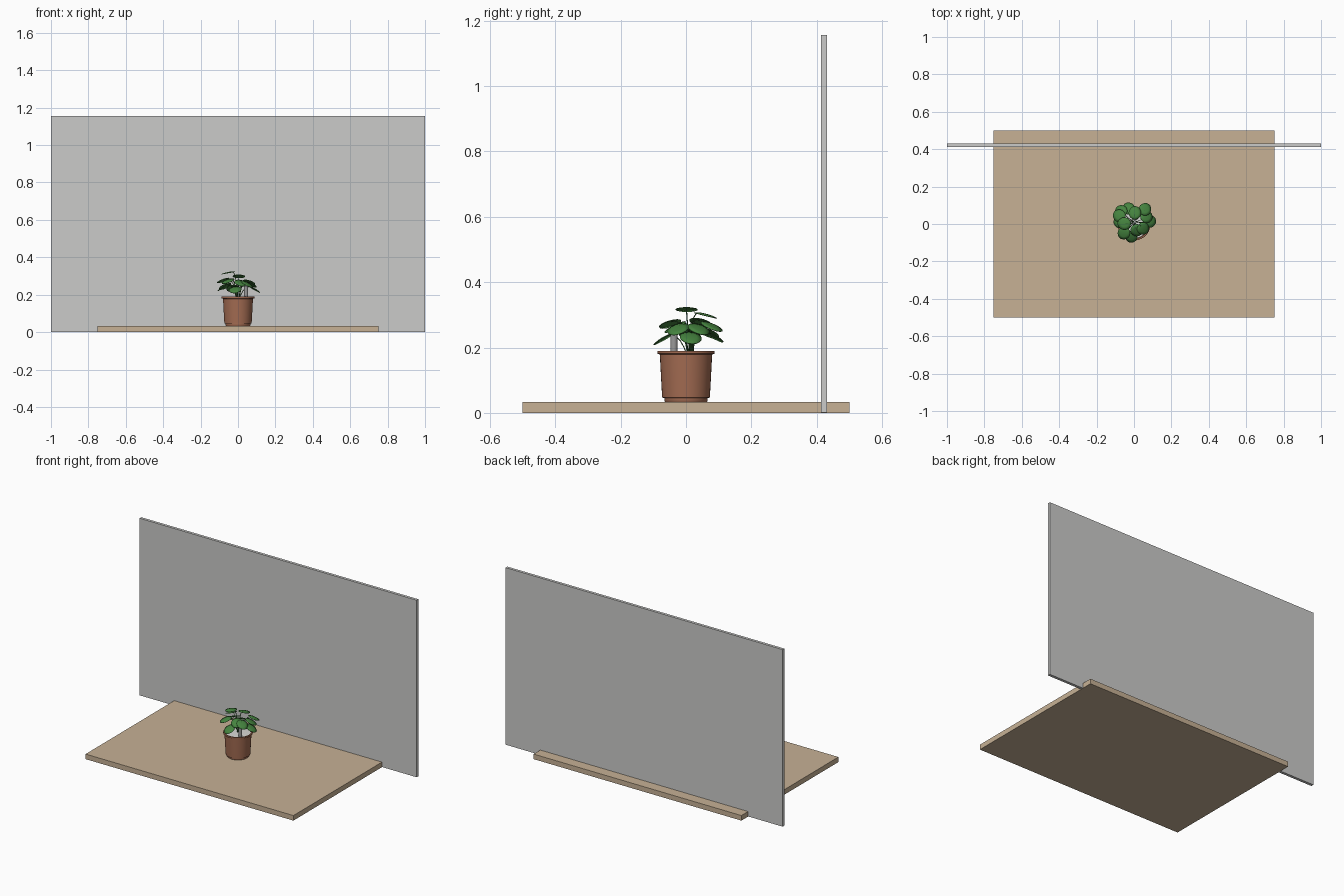
import bpy, bmesh, math
from mathutils import Matrix, Vector

cube = bpy.data.objects.get("Cube")
if cube:
    bpy.data.objects.remove(cube, do_unlink=True)


def material(name, rgb):
    m = bpy.data.materials.new(name)
    m.use_nodes = True
    m.diffuse_color = (*rgb, 1)
    m.node_tree.nodes["Principled BSDF"].inputs["Base Color"].default_value = (*rgb, 1)
    return m


wood = material("light_wood", (0.57, 0.44, 0.30))
wall_grey = material("wall_grey", (0.60, 0.60, 0.59))
terracotta = material("terracotta", (0.37, 0.15, 0.085))
gravel = material("pale_gravel", (0.70, 0.70, 0.68))
metal = material("stake_grey", (0.32, 0.32, 0.32))
leaf_green = material("leaf_green", (0.06, 0.23, 0.05))
stem_green = material("stem_green", (0.035, 0.12, 0.03))


def add_object(name, bm, mat, smooth=False):
    bmesh.ops.recalc_face_normals(bm, faces=bm.faces)
    me = bpy.data.meshes.new(name)
    bm.to_mesh(me)
    bm.free()
    me.materials.append(mat)
    ob = bpy.data.objects.new(name, me)
    bpy.context.collection.objects.link(ob)
    if smooth:
        bpy.ops.object.select_all(action='DESELECT')
        ob.select_set(True)
        bpy.context.view_layer.objects.active = ob
        bpy.ops.object.shade_smooth_by_angle(angle=math.radians(35))
    return ob


def box(name, low, high, mat):
    low, high = Vector(low), Vector(high)
    bm = bmesh.new()
    bmesh.ops.create_cube(bm, size=1, matrix=Matrix.Translation((low + high) / 2)
                          @ Matrix.Diagonal((*(high - low), 1)))
    return add_object(name, bm, mat)


def lathe(name, profile, mat, centre=(0, 0), steps=40):
    bm = bmesh.new()
    vs = [bm.verts.new((r, 0, z)) for r, z in profile]
    edges = [bm.edges.new(pair) for pair in zip(vs, vs[1:])]
    bmesh.ops.spin(bm, geom=vs + edges, cent=(0, 0, 0), axis=(0, 0, 1),
                   angle=math.tau, steps=steps)
    bmesh.ops.remove_doubles(bm, verts=bm.verts, dist=1e-5)
    bmesh.ops.translate(bm, verts=bm.verts, vec=(*centre, 0))
    return add_object(name, bm, mat, True)


# Table top and back wall
box("table_top", (-0.75, -0.5, 0), (0.75, 0.5, 0.033), wood)
box("back_wall", (-1, 0.413, 0.001), (1, 0.431, 1.156), wall_grey)

# Pot with foot, rim and hollow inside
lathe("pot", [(0, 0.033), (0.064, 0.033), (0.066, 0.036), (0.066, 0.045), (0.073, 0.047),
              (0.076, 0.10), (0.08, 0.178), (0.087, 0.181), (0.088, 0.185), (0.087, 0.19),
              (0.079, 0.19), (0.076, 0.165), (0, 0.165)], terracotta)
lathe("gravel_fill", [(0, 0.166), (0.0765, 0.166), (0.0765, 0.180), (0, 0.183)], gravel)

# Support stake
lathe("stake", [(0, 0.17), (0.011, 0.17), (0.011, 0.246), (0, 0.246)], metal, (0.043, -0.037), 20)

# Leaf positions and outward droop in degrees
leaves = [
    (-0.07, 0.07, 0.25, 28), (-0.03, 0.085, 0.24, 30), (0.06, 0.08, 0.27, 25),
    (0.005, 0.06, 0.304, 14), (-0.08, 0.045, 0.282, 22), (-0.08, 0.012, 0.245, 32),
    (-0.052, 0.002, 0.322, 10), (0.088, 0.015, 0.235, 30), (0.05, -0.025, 0.262, 30),
    (0.015, -0.035, 0.268, 28), (-0.015, -0.07, 0.232, 30), (-0.055, -0.05, 0.278, 22),
    (0.068, 0.04, 0.262, 28),
]


def leaf_point(radius, a):
    # Rounded blade with a soft tip, cupped downwards
    x = 0.036 * radius * math.cos(a) * (1.06 if math.cos(a) > 0.9 else 1)
    return x, 0.034 * radius * math.sin(a), -0.005 * radius ** 2


leaf_bm = bmesh.new()
stem_curve = bpy.data.curves.new("stems", 'CURVE')
stem_curve.dimensions = '3D'
stem_curve.bevel_depth = 0.0017
stem_curve.bevel_resolution = 1
stem_curve.resolution_u = 6
stem_curve.materials.append(stem_green)

for x, y, z, droop in leaves:
    place = (Matrix.Translation((x, y, z)) @ Matrix.Rotation(math.atan2(y, x), 4, 'Z')
             @ Matrix.Rotation(math.radians(droop), 4, 'Y'))
    centre = leaf_bm.verts.new(place @ Vector((0, 0, 0)))
    rings = [[leaf_bm.verts.new(place @ Vector(leaf_point(r, math.tau * i / 16)))
              for i in range(16)] for r in (0.55, 1)]
    for i in range(16):
        j = (i + 1) % 16
        leaf_bm.faces.new((centre, rings[0][i], rings[0][j]))
        leaf_bm.faces.new((rings[0][i], rings[1][i], rings[1][j], rings[0][j]))
    # Arching stem from the middle of the pot to the leaf
    sp = stem_curve.splines.new('BEZIER')
    sp.bezier_points.add(1)
    start, end = sp.bezier_points
    start.co = (x * 0.12, 0.012 + y * 0.12, 0.175)
    start.handle_left = start.co - Vector((0, 0, 0.03))
    start.handle_right = (x * 0.2, y * 0.2, z)
    end.co = place @ Vector((-0.008, 0, -0.002))
    end.handle_left = place @ Vector((-0.035, 0, 0))
    end.handle_right = place @ Vector((0.005, 0, -0.002))

leaf_ob = add_object("leaves", leaf_bm, leaf_green, True)
thick = leaf_ob.modifiers.new("thickness", 'SOLIDIFY')
thick.thickness = 0.002
bpy.context.collection.objects.link(bpy.data.objects.new("stems", stem_curve))

# Short central trunk
lathe("trunk", [(0, 0.17), (0.006, 0.17), (0.004, 0.225), (0, 0.23)], stem_green, (-0.005, 0.012), 10)
